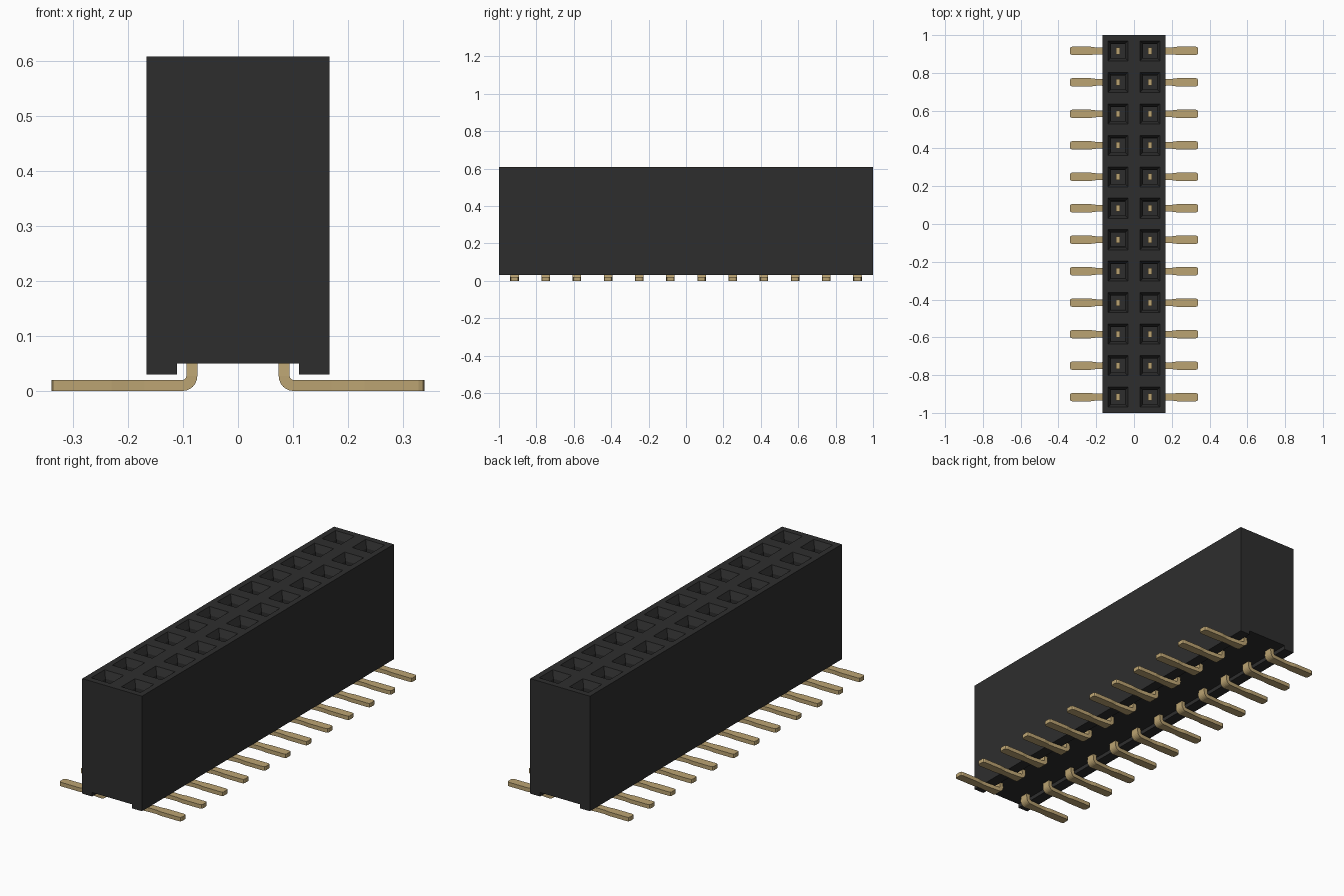
import bpy, bmesh, math
from mathutils import Vector

cube = bpy.data.objects.get("Cube")
if cube:
    bpy.data.objects.remove(cube)

ROWS, PITCH, COL = 12, 1 / 6, 0.084
HALF_SOCKET, THICK = 0.053, 0.02
row_ys = [(i - (ROWS - 1) / 2) * PITCH for i in range(ROWS)]


def material(name, rgb, rough):
    mat = bpy.data.materials.new(name)
    mat.use_nodes = True
    mat.diffuse_color = (*rgb, 1)
    bsdf = next(n for n in mat.node_tree.nodes if n.type == 'BSDF_PRINCIPLED')
    bsdf.inputs["Base Color"].default_value = (*rgb, 1)
    bsdf.inputs["Roughness"].default_value = rough
    return mat


def add_object(name, bm, mat):
    bmesh.ops.recalc_face_normals(bm, faces=bm.faces[:])
    mesh = bpy.data.meshes.new(name)
    bm.to_mesh(mesh)
    bm.free()
    mesh.materials.append(mat)
    obj = bpy.data.objects.new(name, mesh)
    bpy.context.scene.collection.objects.link(obj)
    return obj


black = material("black plastic", (0.027, 0.027, 0.027), 0.6)
gold = material("gold metal", (0.50, 0.37, 0.17), 0.5)

# Housing: grooved profile extruded along the row
W, G, LOW, GROOVE, TOP = 0.166, 0.111, 0.03, 0.05, 0.608
profile = [(-W, LOW), (-G, LOW), (-G, GROOVE), (G, GROOVE),
           (G, LOW), (W, LOW), (W, TOP), (-W, TOP)]
bm = bmesh.new()
face = bm.faces.new([bm.verts.new((x, -1, z)) for x, z in profile])
ext = bmesh.ops.extrude_face_region(bm, geom=[face])["geom"]
bmesh.ops.translate(bm, vec=(0, 2, 0),
                    verts=[v for v in ext if isinstance(v, bmesh.types.BMVert)])
bmesh.ops.recalc_face_normals(bm, faces=bm.faces[:])

# Slice along the edges of every socket
cuts = [((c + s * HALF_SOCKET, 0, 0), (1, 0, 0)) for c in (-COL, COL) for s in (-1, 1)]
cuts += [((0, y + s * HALF_SOCKET, 0), (0, 1, 0)) for y in row_ys for s in (-1, 1)]
for co, no in cuts:
    bmesh.ops.bisect_plane(bm, geom=bm.verts[:] + bm.edges[:] + bm.faces[:],
                           plane_co=co, plane_no=no)


def is_socket(f):
    c = f.calc_center_median()
    return (f.normal.z > 0.9 and c.z > TOP - 0.01 and abs(abs(c.x) - COL) < 0.01
            and min(abs(c.y - y) for y in row_ys) < 0.01)


# Sockets: tapered lead-in, then a straight deep hole
bm.normal_update()
sockets = [f for f in bm.faces if is_socket(f)]
bmesh.ops.inset_individual(bm, faces=sockets, thickness=0.022, depth=-0.035)
bmesh.ops.inset_individual(bm, faces=sockets, thickness=0.0005, depth=-0.42)
add_object("housing", bm, black)


def pin_sections():
    """Centre, thickness direction and half width from contact top to leg tip."""
    radius = 0.017
    out = [(Vector((COL, 0, 0.5)), Vector((1, 0, 0)), 0.018),
           (Vector((COL, 0, 0.1)), Vector((1, 0, 0)), 0.018)]
    for i in range(7):
        a = math.radians(15 * i)
        n = Vector((math.cos(a), 0, math.sin(a)))
        centre = Vector((COL + radius - radius * math.cos(a), 0,
                         THICK / 2 + radius - radius * math.sin(a)))
        out.append((centre, n, 0.023))
    for x, half in ((0.17, 0.018), (0.2, 0.018), (0.23, 0.022),
                    (0.328, 0.022), (0.336, 0.019), (0.339, 0.013)):
        out.append((Vector((x, 0, THICK / 2)), Vector((0, 0, 1)), half))
    return out


# Pins: bent flat strips, one per socket, mirrored for the right column
def build_pin(name, side, y):
    bm = bmesh.new()
    rings = []
    for c, n, half in pin_sections():
        ring = []
        for t, w in ((-1, -1), (1, -1), (1, 1), (-1, 1)):
            p = c + n * (t * THICK / 2)
            ring.append(bm.verts.new((side * p.x, y + w * half, p.z)))
        rings.append(ring)
    for a, b in zip(rings, rings[1:]):
        for k in range(4):
            m = (k + 1) % 4
            bm.faces.new((a[k], a[m], b[m], b[k]))
    bm.faces.new(rings[0])
    bm.faces.new(rings[-1])
    add_object(name, bm, gold)


for i, y in enumerate(row_ys):
    build_pin(f"left_pin_{i + 1}", 1, y)
    build_pin(f"right_pin_{i + 1}", -1, y)
